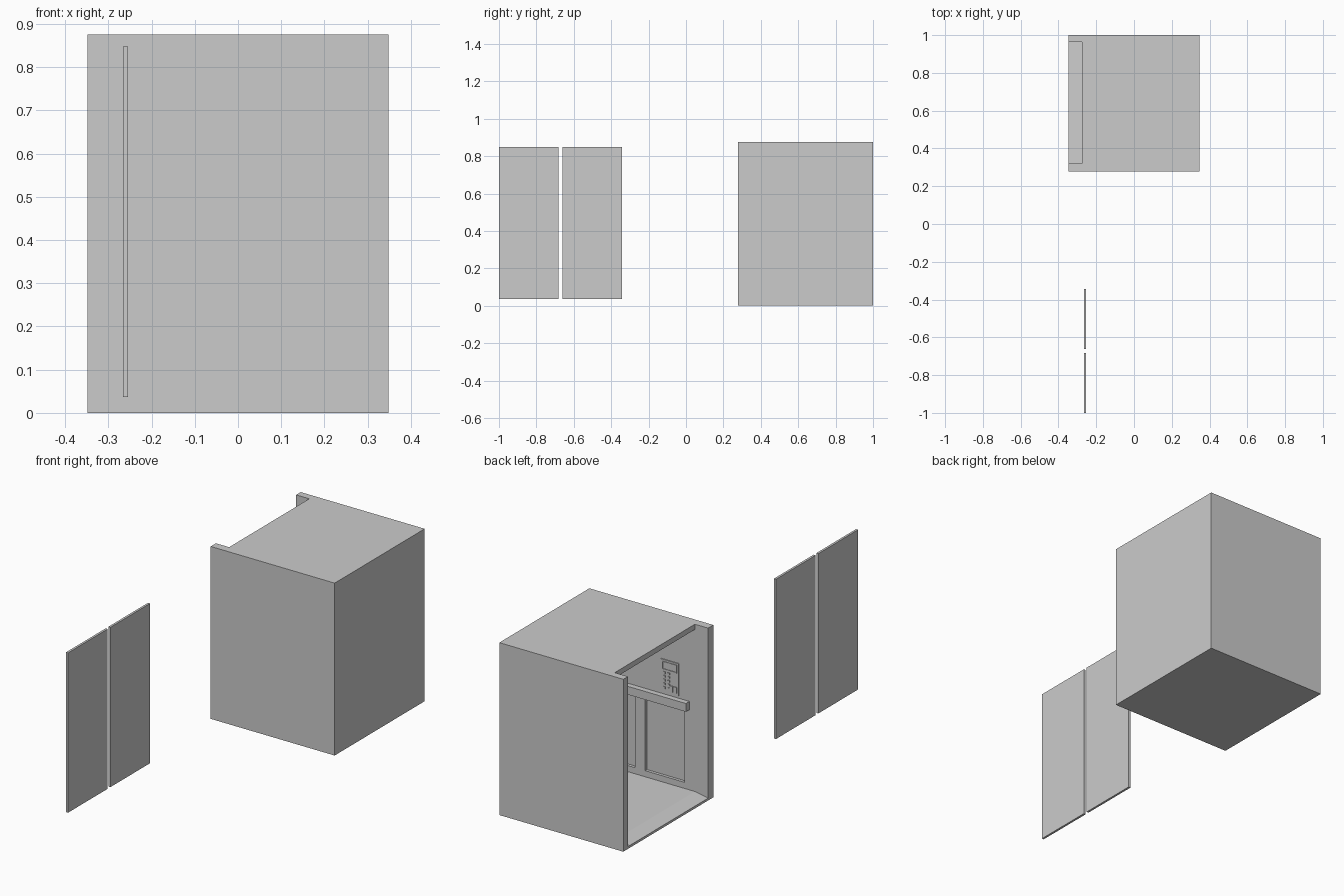
import bpy, bmesh
from mathutils import Vector

if "Cube" in bpy.data.objects:
    bpy.data.objects.remove(bpy.data.objects["Cube"])

X0, X1, Y0, Y1, TOP = -0.348, 0.348, 0.278, 1.0, 0.875   # outer cabin
IX, WY0, WY1 = 0.308, 0.32, 0.963                         # inner wall planes
MID_Y = (WY0 + WY1) / 2


def finish(name, bm):
    bmesh.ops.recalc_face_normals(bm, faces=bm.faces)
    mesh = bpy.data.meshes.new(name)
    bm.to_mesh(mesh)
    bm.free()
    obj = bpy.data.objects.new(name, mesh)
    bpy.context.collection.objects.link(obj)
    return obj


def box(name, x, y, z):
    bm = bmesh.new()
    bmesh.ops.create_cube(bm, size=1)
    for v in bm.verts:
        v.co = Vector([(r[0] + r[1]) / 2 + c * (r[1] - r[0])
                       for c, r in zip(v.co, (x, y, z))])
    return finish(name, bm)


def prism(name, xz, y0, y1):
    bm = bmesh.new()
    face = bm.faces.new([bm.verts.new((x, y0, z)) for x, z in xz])
    new = bmesh.ops.extrude_face_region(bm, geom=[face])["geom"]
    bmesh.ops.translate(bm, vec=(0, y1 - y0, 0),
                        verts=[g for g in new if isinstance(g, bmesh.types.BMVert)])
    return finish(name, bm)


def cut(obj, cutter):
    cutter.hide_render = True
    mod = obj.modifiers.new("cut", "BOOLEAN")
    mod.operation, mod.solver, mod.object = "DIFFERENCE", "EXACT", cutter
    bpy.context.view_layer.objects.active = obj
    bpy.ops.object.modifier_apply(modifier=mod.name)
    bpy.data.objects.remove(cutter, do_unlink=True)


# cabin shell: hollow, open doorway, set-back roof edge and sloping sill
shell = box("cabin_shell", (X0, X1), (Y0, Y1), (0, TOP))
cut(shell, prism("room_cutter", [(-0.40, 0.95), (-0.274, 0.95), (-0.274, 0.848),
                                 (IX, 0.848), (IX, 0.026), (-0.274, 0.026),
                                 (-0.348, 0.012), (-0.40, 0.0025)], WY0, WY1))

# recessed lower wall panels, two on each of the three walls
DEPTH, PZ = 0.015, (0.057, 0.418)
for a in (-0.2145, 0.062):
    x = (a, a + 0.22)
    cut(shell, box("panel_cutter", x, (WY0 - DEPTH, WY0 + 0.02), PZ))
    cut(shell, box("panel_cutter", x, (WY1 - 0.02, WY1 + DEPTH), PZ))
for a in (MID_Y - 0.248, MID_Y + 0.028):
    cut(shell, box("panel_cutter", (IX - 0.02, IX + DEPTH), (a, a + 0.22), PZ))

# handrails
RZ = (0.433, 0.475)
box("handrail_front", (-0.243, IX), (WY0, WY0 + 0.028), RZ)
box("handrail_rear", (-0.243, IX), (WY1 - 0.028, WY1), RZ)
box("handrail_end", (IX - 0.028, IX), (WY0 + 0.028, WY1 - 0.028), RZ)

# control panel with raised screen frame and buttons
PY = WY0 + 0.005
box("control_plate", (-0.186, -0.085), (WY0, PY), (0.489, 0.652))
sx, sz, t = (-0.176, -0.095), (0.602, 0.643), 0.004
for i in (0, 1):
    e = sx[i] - t * i
    box(f"screen_frame_side_{i}", (e, e + t), (PY, PY + 0.003), sz)
    e = sz[i] - t * i
    box(f"screen_frame_bar_{i}", (sx[0] + t, sx[1] - t), (PY, PY + 0.003), (e, e + t))
for row in range(5):
    for col in range(2):
        bx, bz = -0.108 - col * 0.024, 0.588 - row * 0.019
        box(f"floor_button_{row}_{col}", (bx - 0.005, bx + 0.005),
            (PY, PY + 0.004), (bz - 0.005, bz + 0.005))
for i in range(2):
    bx = -0.146 - i * 0.022
    box(f"door_button_{i}", (bx - 0.008, bx + 0.008), (PY, PY + 0.004), (0.500, 0.530))

# sliding doors, laid out apart from the cabin
for name, y in (("door_left", (-1.0, -0.682)), ("door_right", (-0.661, -0.343))):
    box(name, (-0.2655, -0.254), y, (0.037, 0.848))
